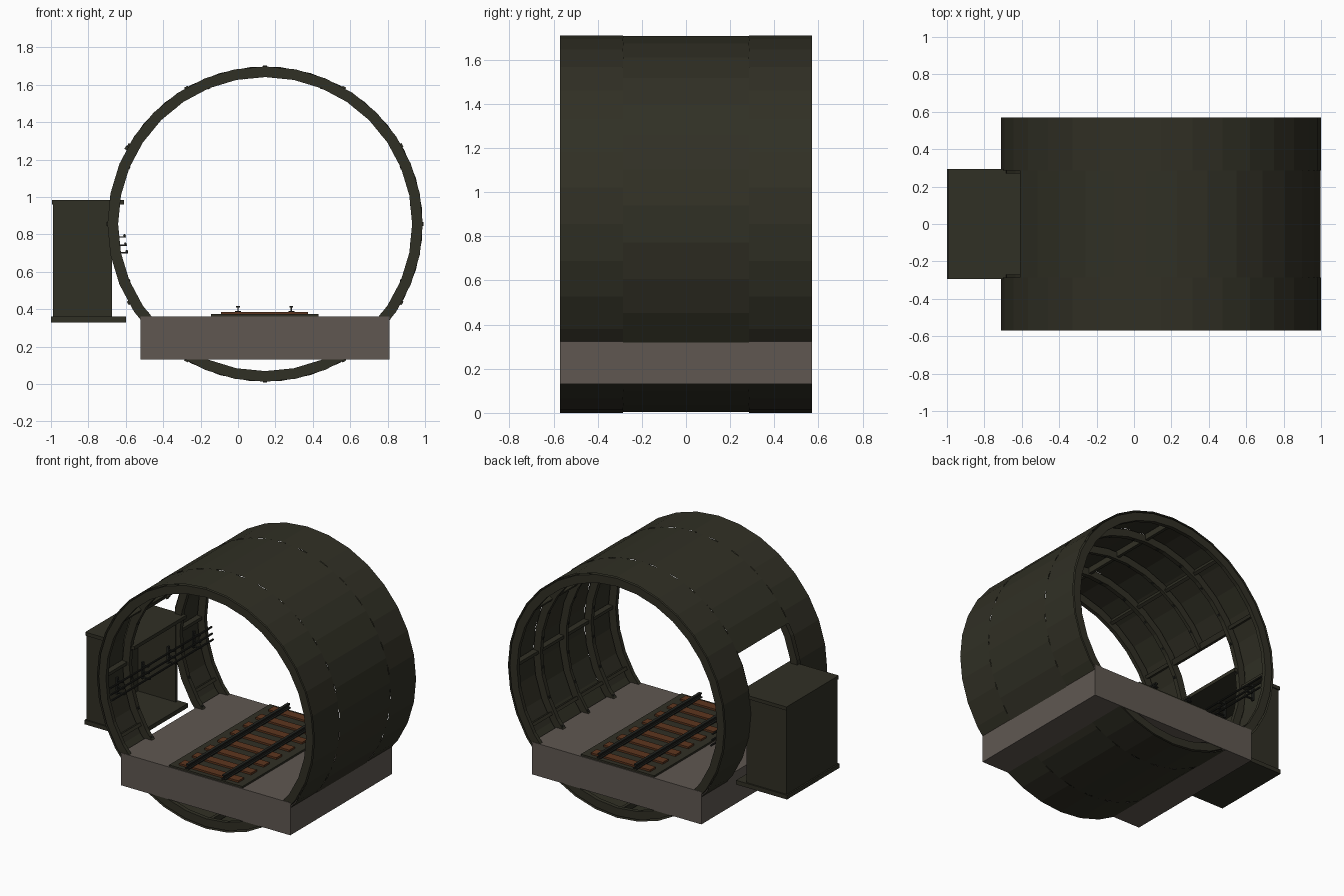
import bpy, bmesh, math
from mathutils import Matrix

if "Cube" in bpy.data.objects:
    bpy.data.objects.remove(bpy.data.objects["Cube"])

CX, CZ, R = 0.145, 0.855, 0.855      # tunnel axis and radius
STEP = 2 * math.pi / 32
HALF = 0.57
BAY = 0.285
HOLE_A, HOLE_B = math.pi - 2.5 * STEP, math.pi + 3.5 * STEP


def material(name, rgb):
    m = bpy.data.materials.new(name)
    m.diffuse_color = (*rgb, 1)
    m.use_nodes = True
    m.node_tree.nodes["Principled BSDF"].inputs["Base Color"].default_value = m.diffuse_color
    return m


iron = material("dark olive iron", (0.030, 0.029, 0.018))
concrete = material("grey concrete", (0.115, 0.097, 0.083))
rust = material("rusty sleeper", (0.110, 0.036, 0.013))
steel = material("dark steel", (0.016, 0.017, 0.014))


def finish(name, bm, mat):
    me = bpy.data.meshes.new(name)
    bm.to_mesh(me)
    bm.free()
    me.materials.append(mat)
    ob = bpy.data.objects.new(name, me)
    bpy.context.collection.objects.link(ob)
    return ob


def add_box(bm, x0, x1, y0, y1, z0, z1, mat=Matrix()):
    c = Matrix.Translation(((x0 + x1) / 2, (y0 + y1) / 2, (z0 + z1) / 2))
    s = Matrix.Diagonal((x1 - x0, y1 - y0, z1 - z0, 1))
    bmesh.ops.create_cube(bm, size=1, matrix=mat @ c @ s)


def boxes(name, mat, *dims):
    bm = bmesh.new()
    for d in dims:
        add_box(bm, *d)
    return finish(name, bm, mat)


def polar(r, a, y):
    return (CX + r * math.cos(a), y, CZ + r * math.sin(a))


def radial(a):
    # local x points outward from the tunnel axis
    return Matrix.Translation((CX, 0, CZ)) @ Matrix.Rotation(-a, 4, 'Y')


def in_hole(a):
    return HOLE_A - 0.01 < a % (2 * math.pi) < HOLE_B + 0.01


def sweep(bm, section, offset, gap=False):
    """Revolve (radius, y) points around the tunnel axis, optionally leaving the doorway open."""
    closed = len(section) > 2
    rows = [[bm.verts.new(polar(r, (i + offset) * STEP, y)) for r, y in section] for i in range(32)]
    n = len(section)
    for i in range(32):
        if gap and in_hole((i + 0.5 + offset) * STEP):
            continue
        a, b = rows[i], rows[(i + 1) % 32]
        for k in range(n if closed else 1):
            j = (k + 1) % n
            bm.faces.new((a[k], a[j], b[j], b[k]))
    bmesh.ops.delete(bm, geom=[v for v in bm.verts if not v.link_faces], context='VERTS')
    bmesh.ops.recalc_face_normals(bm, faces=bm.faces)


# Lining: two plain end bays and a half-step rotated middle bay with the doorway
for name, y0, y1, off, gap in (("front_lining", -HALF, -BAY, 0, False),
                               ("middle_lining", -BAY, BAY, 0.5, True),
                               ("back_lining", BAY, HALF, 0, False)):
    bm = bmesh.new()
    sweep(bm, [(R, y0), (R, y1)], off, gap)
    finish(name, bm, iron)

# Ring flanges
for name, y, w, r_in, gap in (("front_rim", -HALF + 0.017, 0.014, 0.786, False),
                              ("front_rib", -BAY, 0.016, 0.79, False),
                              ("middle_rib", 0, 0.012, 0.79, True),
                              ("back_rib", BAY, 0.016, 0.79, False),
                              ("back_rim", HALF - 0.017, 0.014, 0.786, False)):
    bm = bmesh.new()
    sweep(bm, [(r_in, y - w), (0.843, y - w), (0.843, y + w), (r_in, y + w)], 0.5 if gap else 0, gap)
    finish(name, bm, iron)

# Lengthwise flanges between the rings, broken at the doorway
bm = bmesh.new()
for k in range(12):
    a = k * math.pi / 6
    if in_hole(a):
        spans = [(-HALF + 0.02, -BAY), (BAY, HALF - 0.02)]
    else:
        spans = [(-HALF + 0.02, HALF - 0.02)]
    for y0, y1 in spans:
        add_box(bm, 0.805, 0.848, y0, y1, -0.011, 0.011, radial(a))
add_box(bm, 0.80, 0.853, -BAY, BAY, 0, 0.02, radial(HOLE_A - 0.024))
finish("lengthwise_flanges", bm, iron)

# Bolts on the inner edges of the rings
bm = bmesh.new()
for y in (-BAY, 0, BAY):
    for k in range(24):
        a = (k + 0.5) * math.pi / 12
        if CZ + 0.79 * math.sin(a) > 0.37 and not (y == 0 and in_hole(a)):
            add_box(bm, 0.782, 0.795, y - 0.007, y + 0.007, -0.008, 0.008, radial(a))
finish("flange_bolts", bm, steel)

# Floor slab
boxes("floor_slab", concrete, (-0.52, 0.81, -HALF, HALF, 0.13, 0.36))

# Track
boxes("track_bed", iron, (-0.145, 0.43, -HALF + 0.005, HALF - 0.005, 0.355, 0.373))
boxes("sleepers", rust, *[(-0.09, 0.375, y - 0.032, y + 0.032, 0.37, 0.386)
                          for y in (-0.5 + k * 1 / 7 for k in range(8))])
for name, x in (("left_rail", 0.0), ("right_rail", 0.285)):
    boxes(name, steel,
          (x - 0.016, x + 0.016, -HALF, HALF, 0.384, 0.391),
          (x - 0.004, x + 0.004, -HALF, HALF, 0.391, 0.408),
          (x - 0.010, x + 0.010, -HALF, HALF, 0.408, 0.418))

# Side niche, open towards the tunnel
boxes("niche_walls", iron,
      (-0.99, -0.97, -0.285, 0.285, 0.35, 0.965),
      (-0.97, -0.675, -0.285, -0.265, 0.35, 0.965),
      (-0.97, -0.675, 0.265, 0.285, 0.35, 0.965))
boxes("niche_floor", iron, (-1.0, -0.60, -0.295, 0.295, 0.33, 0.36))
boxes("niche_roof", iron, (-0.995, -0.61, -0.293, 0.293, 0.96, 0.985))

# Cables along the wall with their hooks
cables, hooks = bmesh.new(), bmesh.new()
for x, z in ((-0.607, 0.795), (-0.602, 0.75), (-0.595, 0.71)):
    bmesh.ops.create_cone(cables, cap_ends=True, segments=8, radius1=0.007, radius2=0.007, depth=2 * HALF,
                          matrix=Matrix.Translation((x, 0, z)) @ Matrix.Rotation(math.pi / 2, 4, 'X'))
    for y in (-0.43, -0.145, 0.145, 0.43):
        add_box(hooks, x - 0.05, x + 0.008, y - 0.008, y + 0.008, z - 0.011, z - 0.005)
for y in (-0.43, -0.145, 0.145, 0.43):
    add_box(hooks, -0.655, -0.642, y - 0.01, y + 0.01, 0.69, 0.81)
finish("cables", cables, steel)
finish("cable_hooks", hooks, steel)
